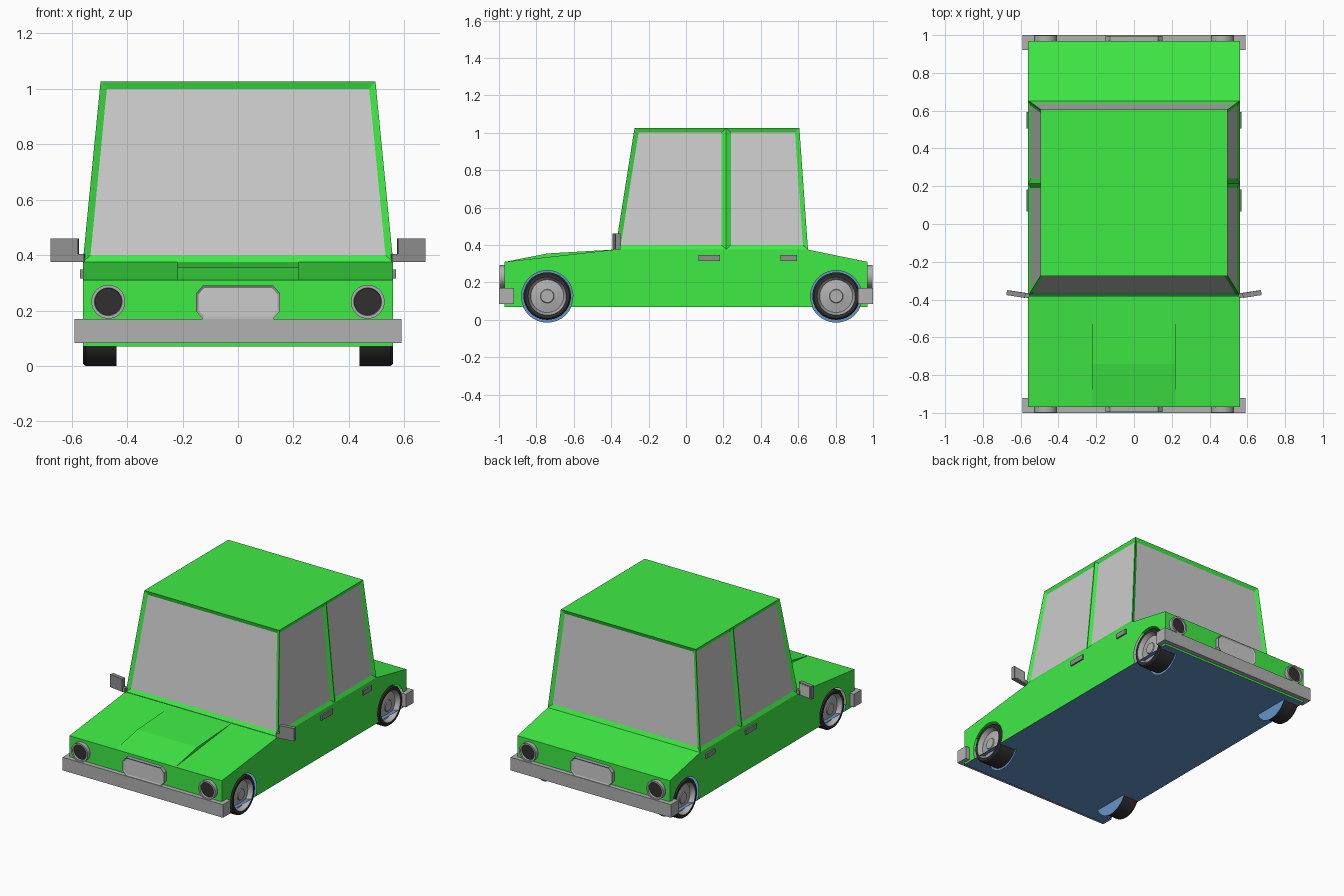
import bpy, bmesh, math
from mathutils import Vector, Matrix

if "Cube" in bpy.data.objects:
    bpy.data.objects.remove(bpy.data.objects["Cube"])


def material(name, rgb):
    m = bpy.data.materials.new(name)
    m.diffuse_color = (*rgb, 1)
    m.use_nodes = True
    m.node_tree.nodes["Principled BSDF"].inputs["Base Color"].default_value = m.diffuse_color
    return m


GREEN = material("green paint", (0.05, 0.83, 0.06))
GLASS = material("glass", (0.73, 0.73, 0.73))
GREY = material("grey trim", (0.44, 0.44, 0.44))
DARK = material("dark trim", (0.28, 0.28, 0.28))
BLACK = material("black", (0.03, 0.03, 0.03))
BLUE = material("blue underside", (0.13, 0.3, 0.58))


def finish(name, bm, mats, smooth=False):
    me = bpy.data.meshes.new(name)
    bm.to_mesh(me)
    bm.free()
    for m in mats:
        me.materials.append(m)
    if smooth:
        me.shade_smooth()
        me.set_sharp_from_angle(angle=math.radians(30))
    ob = bpy.data.objects.new(name, me)
    bpy.context.collection.objects.link(ob)
    return ob


def box(name, centre, size, mat, turn=0.0):
    bm = bmesh.new()
    mx = Matrix.Translation(centre) @ Matrix.Rotation(turn, 4, 'Z') @ Matrix.Diagonal((*size, 1))
    bmesh.ops.create_cube(bm, size=1, matrix=mx)
    return finish(name, bm, [mat])


def lathe(name, profile, mats, seg_mats, loc, axis, steps=32):
    """Turn (radius, height) points around an axis; one material index per segment."""
    bm = bmesh.new()
    rings = [[bm.verts.new((r * math.cos(a), r * math.sin(a), h)) for r, h in profile]
             for a in (2 * math.pi * i / steps for i in range(steps))]
    for i in range(steps):
        p, q = rings[i], rings[(i + 1) % steps]
        for j, m in enumerate(seg_mats):
            bm.faces.new((p[j], q[j], q[j + 1], p[j + 1])).material_index = m
    bmesh.ops.remove_doubles(bm, verts=bm.verts, dist=1e-5)
    ob = finish(name, bm, mats, smooth=True)
    ob.matrix_world = Matrix.Translation(loc) @ Vector(axis).to_track_quat('Z', 'Y').to_matrix().to_4x4()
    return ob


W, FLOOR, SILL = 0.56, 0.07, 0.376
WHEEL_Y, WHEEL_R, ARCH_R = (-0.742, 0.803), 0.127, 0.137

# Lower body: side profile with wheel arches, open below and under the cabin
profile = [(-0.97, FLOOR)]
a0 = math.asin((WHEEL_R - FLOOR) / ARCH_R)
for wy in WHEEL_Y:
    for i in range(25):
        a = math.pi + a0 - (math.pi + 2 * a0) * i / 24
        profile.append((wy + ARCH_R * math.cos(a), WHEEL_R + ARCH_R * math.sin(a)))
profile += [(0.97, FLOOR), (0.97, 0.31), (0.65, SILL), (-0.38, SILL), (-0.97, 0.31)]
bm = bmesh.new()
left, right = [[bm.verts.new((x, y, z)) for y, z in profile] for x in (-W, W)]
bm.faces.new(left)
bm.faces.new(right[::-1])
for i in range(len(profile)):
    j = (i + 1) % len(profile)
    zs = profile[i][1], profile[j][1]
    if max(zs) > 0.3 and min(zs) < SILL:
        bm.faces.new((left[i], right[i], right[j], left[j]))
bmesh.ops.recalc_face_normals(bm, faces=bm.faces)
finish("body", bm, [GREEN])

# Floor
bm = bmesh.new()
bm.faces.new([bm.verts.new((x, y, FLOOR)) for x, y in
              ((-W, -0.97), (-W, 0.97), (W, 0.97), (W, -0.97))])
finish("floor", bm, [BLUE])

# Raised bonnet panel
bm = bmesh.new()
section = [(-0.97, 0.31), (-0.74, 0.355), (-0.38, SILL)]
a, b = [[bm.verts.new((x, y, z)) for y, z in section] for x in (-0.22, 0.22)]
bm.faces.new(a)
bm.faces.new(b)
for i in range(2):
    bm.faces.new((a[i], b[i], b[i + 1], a[i + 1]))
bmesh.ops.recalc_face_normals(bm, faces=bm.faces)
finish("bonnet_panel", bm, [GREEN])

# Cabin: tapered shell with inset windows
bm = bmesh.new()
v = {}
for s in (-1, 1):
    for k, (yb, yt) in enumerate(((-0.378, -0.275), (0.215, 0.215), (0.652, 0.606))):
        v[s, k, 0] = bm.verts.new((s * W, yb, SILL))
        v[s, k, 1] = bm.verts.new((s * 0.496, yt, 1.027))
windows = [bm.faces.new((v[-1, k, 0], v[1, k, 0], v[1, k, 1], v[-1, k, 1])) for k in (0, 2)]
for s in (-1, 1):
    for k in (0, 1):
        windows.append(bm.faces.new((v[s, k, 0], v[s, k + 1, 0], v[s, k + 1, 1], v[s, k, 1])))
bm.faces.new([v[-1, k, 1] for k in (0, 1, 2)] + [v[1, k, 1] for k in (2, 1, 0)])
bmesh.ops.recalc_face_normals(bm, faces=bm.faces)
bmesh.ops.inset_individual(bm, faces=windows, thickness=0.025, depth=-0.012, use_even_offset=True)
for f in windows:
    f.material_index = 1
finish("cabin", bm, [GREEN, GLASS])

# Bumpers, lamps and plates at both ends
for e, end in ((-1, "front"), (1, "rear")):
    box(end + "_bumper", (0, e * 0.96, 0.127), (1.18, 0.08, 0.087), GREY)
    for s in (-1, 1):
        lathe(end + "_lamp", [(0.061, 0), (0.061, 0.035), (0.05, 0.035), (0.048, 0.022), (0, 0.022)],
              [GREY, BLACK], [0, 0, 0, 1], (s * 0.468, e * 0.962, 0.232), (0, e, 0))
    bm = bmesh.new()
    quarter = [(0.152, 0.032), (0.127, 0.06)]
    outline = []
    for sx, sz in ((1, 1), (-1, 1), (-1, -1), (1, -1)):
        outline += [(sx * x, sz * z) for x, z in (quarter if sx * sz > 0 else quarter[::-1])]
    a, b = [[bm.verts.new((x, y, 0.23 + z)) for x, z in outline] for y in (e * 0.96, e * 0.995)]
    bm.faces.new(a)
    plate = bm.faces.new(b)
    for i in range(8):
        j = (i + 1) % 8
        bm.faces.new((a[i], a[j], b[j], b[i]))
    bmesh.ops.recalc_face_normals(bm, faces=bm.faces)
    bmesh.ops.inset_individual(bm, faces=[plate], thickness=0.009, depth=-0.006, use_even_offset=True)
    plate.material_index = 1
    finish(end + "_plate", bm, [GREY, GLASS])

for s in (-1, 1):
    # Wheels with dished rims, and well panels behind them
    for wy in WHEEL_Y:
        lathe("wheel",
              [(0, 0), (0.1, 0), (WHEEL_R, 0), (WHEEL_R, 0.112), (0.119, 0.122), (0.102, 0.122),
               (0.088, 0.092), (0.037, 0.102), (0.034, 0.107), (0, 0.107)],
              [GREY, BLACK], [0, 0, 1, 1, 1, 0, 0, 0, 0], (s * 0.438, wy, WHEEL_R), (s, 0, 0), 40)
        lathe("wheel_well", [(ARCH_R + 0.005, 0), (0, 0)], [BLUE], [0],
              (s * 0.437, wy, WHEEL_R + 0.085 - 0.085), (s, 0, 0)).scale = (1, 1, 1)
    # Door handles
    for y0, y1 in ((0.067, 0.182), (0.506, 0.594)):
        box("door_handle", (s * 0.562, (y0 + y1) / 2, 0.332), (0.016, y1 - y0, 0.032), DARK)
    # Wing mirrors
    turn = s * math.radians(9)
    box("mirror_stem", (s * 0.569, -0.378, 0.39), (0.03, 0.025, 0.03), DARK, turn)
    c = Vector((s * 0.625, -0.371, 0.418))
    box("mirror", c, (0.1, 0.026, 0.085), DARK, turn)
    back = Matrix.Rotation(turn, 3, 'Z') @ Vector((0, 0.0132, 0))
    box("mirror_glass", c + back, (0.084, 0.002, 0.069), GLASS, turn)
